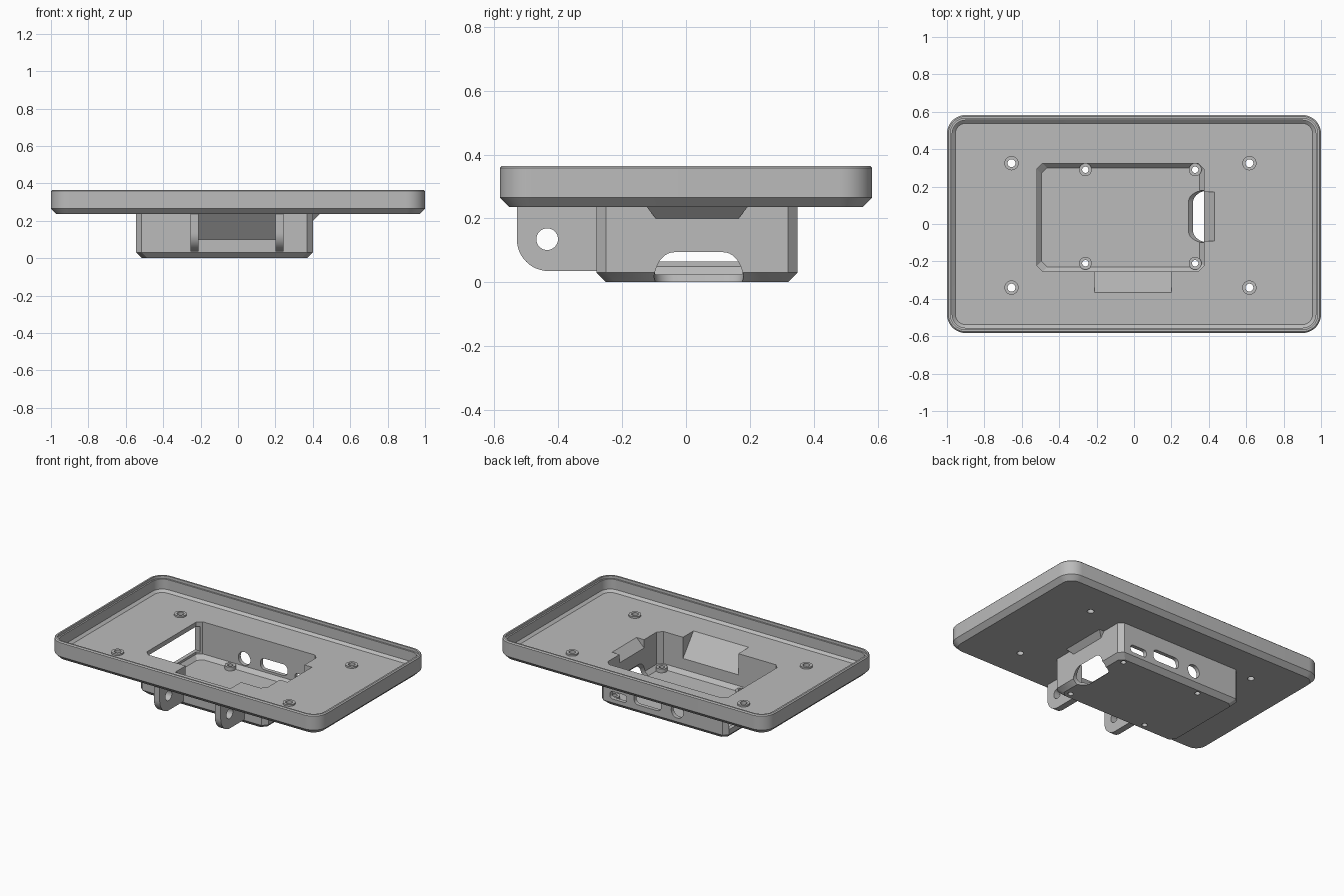
import bpy, bmesh
from math import cos, sin, pi
from mathutils import Vector, Matrix

if "Cube" in bpy.data.objects:
    bpy.data.objects.remove(bpy.data.objects["Cube"])

GREY = (0.5, 0.5, 0.5, 1)
mat = bpy.data.materials.new("matte grey")
mat.use_nodes = True
mat.diffuse_color = GREY
mat.node_tree.nodes["Principled BSDF"].inputs["Base Color"].default_value = GREY


def rect(x0, x1, y0, y1, r=0, n=1, inset=0):
    """Rectangle outline; corners are chamfered (n=1) or rounded (n>1)."""
    x0, x1, y0, y1 = x0 + inset, x1 - inset, y0 + inset, y1 - inset
    r = max(r - inset, 0) if n > 1 else r
    if r == 0:
        return [(x0, y0), (x1, y0), (x1, y1), (x0, y1)]
    corners = [(x1 - r, y1 - r), (x0 + r, y1 - r), (x0 + r, y0 + r), (x1 - r, y0 + r)]
    return [(cx + r * cos(a), cy + r * sin(a))
            for i, (cx, cy) in enumerate(corners)
            for a in [(i + k / n) * pi / 2 for k in range(n + 1)]]


def circle(cx, cy, r, n=32):
    return [(cx + r * cos(2 * pi * k / n), cy + r * sin(2 * pi * k / n)) for k in range(n)]


def loft(bm, sections, matrix=Matrix()):
    """Closed solid through (height, outline) sections."""
    rings = [[bm.verts.new(matrix @ Vector((x, y, z))) for x, y in ring] for z, ring in sections]
    for a, b in zip(rings, rings[1:]):
        for i in range(len(a)):
            j = (i + 1) % len(a)
            bm.faces.new((a[i], a[j], b[j], b[i]))
    bm.faces.new(rings[0][::-1])
    bm.faces.new(rings[-1])


def solid(name, *lofts):
    bm = bmesh.new()
    for item in lofts:
        loft(bm, *item)
    bmesh.ops.recalc_face_normals(bm, faces=bm.faces)
    mesh = bpy.data.meshes.new(name)
    bm.to_mesh(mesh)
    bm.free()
    mesh.materials.append(mat)
    ob = bpy.data.objects.new(name, mesh)
    bpy.context.collection.objects.link(ob)
    return ob


def cut(ob, *cutters):
    for c in cutters:
        mod = ob.modifiers.new("cut", "BOOLEAN")
        mod.operation, mod.solver, mod.object = "DIFFERENCE", "EXACT", c
    bpy.context.view_layer.update()
    done = bpy.data.meshes.new_from_object(ob.evaluated_get(bpy.context.evaluated_depsgraph_get()))
    ob.modifiers.clear()
    ob.data = done


# Frames mapping (u, v, depth): side profiles extrude along x, back profiles along y
ALONG_X = Matrix(((0, 0, 1, 0), (1, 0, 0, 0), (0, 1, 0, 0), (0, 0, 0, 1)))
ALONG_Y = Matrix(((1, 0, 0, 0), (0, 0, 1, 0), (0, 1, 0, 0), (0, 0, 0, 1)))

# Tray with bevelled underside and stepped rim
def tray_ring(inset):
    return rect(-1, 1, -0.583, 0.583, 0.1, 10, inset)

tray = solid("tray", ([(0.235, tray_ring(0.03)), (0.265, tray_ring(0)),
                       (0.358, tray_ring(0)), (0.365, tray_ring(0.007))],))
tray_hollow = solid("tray_hollow", ([(0.265, tray_ring(0.045)), (0.28, tray_ring(0.028)),
                                     (0.347, tray_ring(0.028)), (0.347, tray_ring(0.018)),
                                     (0.4, tray_ring(0.018))],))

# Electronics box with chamfered edges
def box_ring(inset):
    return rect(-0.545, 0.4, -0.28, 0.35, 0.03, 1, inset)

box = solid("electronics_box", ([(0, box_ring(0.03)), (0.03, box_ring(0)), (0.25, box_ring(0))],))
cavity = solid("cavity", ([(0.025, box_ring(0.05)), (0.05, box_ring(0.026)), (0.3, box_ring(0.026))],))
end_opening = solid("end_opening", ([(0.065, rect(-0.6, -0.5, -0.25, 0.32)),
                                     (0.235, rect(-0.6, -0.5, -0.25, 0.32))],))

# Port openings in the back wall
ports = solid("ports", *[([(0.3, ring), (0.4, ring)], ALONG_Y) for ring in (
    rect(0.195, 0.32, 0.055, 0.105, 0.02, 5),
    rect(-0.06, 0.14, 0.065, 0.14, 0.03, 5),
    circle(-0.18, 0.1, 0.045))])

# Slanted slot through the bottom edge of the box
slot = rect(-0.063, 0.063, -0.14, 0.14, 0.063, 10)
card_slot = solid("card_slot", ([(-0.12, slot), (0.12, slot)],
                  Matrix.Translation((0.395, 0.04, 0.01)) @ Matrix.Rotation(-pi / 4, 4, "Y")))

# Sloping cable pockets at the front and at the side
front_ramp = solid("front_ramp", ([(x, [(-0.394, 0.245), (-0.27, 0.087), (-0.27, 0.245)])
                                   for x in (-0.23, 0.22)], ALONG_X))
front_pocket = solid("front_pocket", ([(x, [(-0.381, 0.285), (-0.25, 0.118), (-0.2, 0.118),
                                            (-0.2, 0.285)]) for x in (-0.21, 0.2)], ALONG_X))
side_ramp = solid("side_ramp", ([(0.2, rect(0.38, 0.4, -0.095, 0.165)),
                                 (0.245, rect(0.38, 0.445, -0.13, 0.2))],))
side_pocket = solid("side_pocket", ([(0.2, rect(0.35, 0.365, -0.09, 0.17)),
                                     (0.285, rect(0.35, 0.45, -0.09, 0.17))],))

# Mounting lugs
lug_profile = [(-0.27, 0.25), (-0.53, 0.25)] + [
    (-0.43 + 0.1 * cos(a), 0.135 + 0.1 * sin(a))
    for a in [pi + k / 12 * pi / 2 for k in range(13)]] + [(-0.27, 0.035)]
lugs = [solid(name, ([(x, lug_profile), (x + 0.043, lug_profile)], ALONG_X))
        for name, x in (("right_lug", -0.253), ("left_lug", 0.2))]
pivot_hole = solid("pivot_hole", ([(x, circle(-0.435, 0.135, 0.034)) for x in (-0.4, 0.4)], ALONG_X))

# Screw bosses and their through holes
tray_screws = [(x, y) for x in (-0.655, 0.617) for y in (-0.34, 0.325)]
board_screws = [(x, y) for x in (-0.26, 0.327) for y in (-0.21, 0.29)]
tray_bosses = solid("tray_bosses", *[([(0.255, circle(x, y, 0.038)), (0.276, circle(x, y, 0.038))],)
                                     for x, y in tray_screws])
board_bosses = solid("board_bosses", *[([(0.015, circle(x, y, 0.034)), (0.05, circle(x, y, 0.034))],)
                                       for x, y in board_screws])
drill = solid("drill", *[([(-0.05, circle(x, y, r)), (0.5, circle(x, y, r))],)
                         for spots, r in ((tray_screws, 0.021), (board_screws, 0.017))
                         for x, y in spots])

# Cut every part
cut(tray, tray_hollow, cavity, front_pocket, side_pocket, drill)
cut(box, cavity, end_opening, ports, card_slot, front_pocket, side_pocket, drill)
cut(front_ramp, front_pocket, cavity)
cut(side_ramp, side_pocket, cavity)
cut(tray_bosses, drill)
cut(board_bosses, drill)
for lug in lugs:
    cut(lug, pivot_hole)

for helper in (tray_hollow, cavity, end_opening, ports, card_slot, front_pocket,
               side_pocket, pivot_hole, drill):
    bpy.data.objects.remove(helper)

# Smooth the round surfaces, keep the edges crisp
bpy.ops.object.select_all(action="DESELECT")
parts = [tray, box, front_ramp, side_ramp, tray_bosses, board_bosses] + lugs
for part in parts:
    part.select_set(True)
bpy.context.view_layer.objects.active = tray
bpy.ops.object.shade_smooth_by_angle(angle=pi / 6)
